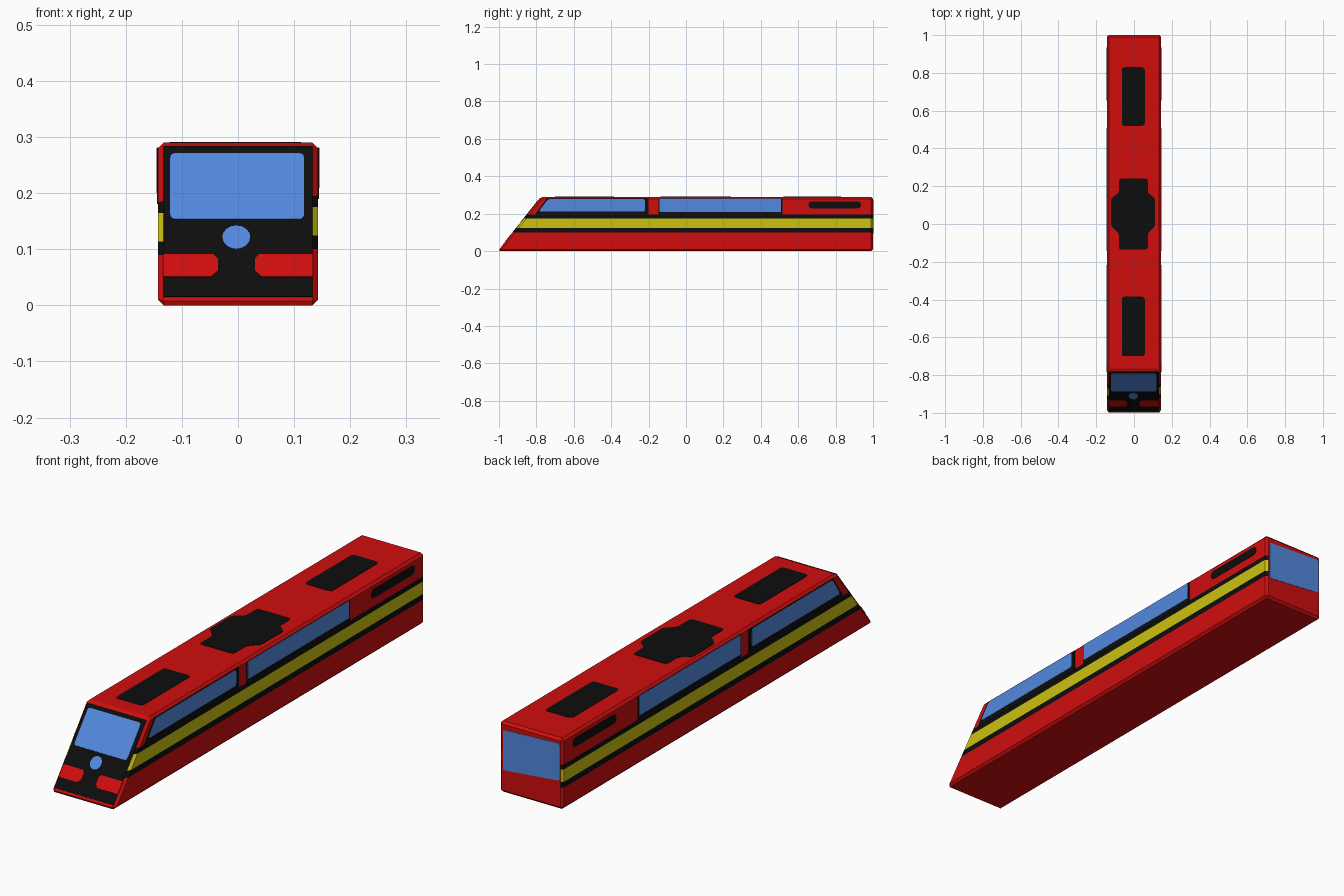
import bpy, bmesh, math
from mathutils import Vector

if "Cube" in bpy.data.objects:
    bpy.data.objects.remove(bpy.data.objects["Cube"])


def material(name, rgb):
    m = bpy.data.materials.new(name)
    m.diffuse_color = (*rgb, 1)
    m.use_nodes = True
    m.node_tree.nodes["Principled BSDF"].inputs["Base Color"].default_value = m.diffuse_color
    return m


RED = material("red", (0.63, 0.004, 0.004))
BLACK = material("black", (0.004, 0.004, 0.004))
YELLOW = material("yellow", (0.60, 0.54, 0.005))
BLUE = material("window blue", (0.085, 0.25, 0.73))

W, H, NOSE, SLOPE = 0.143, 0.29, -1.005, 0.23 / 0.29


def finish(name, bm, mats):
    mesh = bpy.data.meshes.new(name)
    bm.to_mesh(mesh)
    bm.free()
    for m in mats:
        mesh.materials.append(m)
    ob = bpy.data.objects.new(name, mesh)
    bpy.context.collection.objects.link(ob)
    return ob


def rounded(pts, r, n=3):
    """Round every corner of a closed 2D outline."""
    out, pts = [], [Vector(p) for p in pts]
    for i, p in enumerate(pts):
        a, b = pts[i - 1] - p, pts[(i + 1) % len(pts)] - p
        a = p + a.normalized() * min(r, a.length * 0.45)
        b = p + b.normalized() * min(r, b.length * 0.45)
        for k in range(n + 1):
            t = k / n
            out.append(a * (1 - t) ** 2 + p * 2 * t * (1 - t) + b * t * t)
    return out


def box(u0, u1, v0, v1):
    return [(u0, v0), (u1, v0), (u1, v1), (u0, v1)]


def plate(name, outline, surface, mat, height=0.0015):
    """Thin panel lying on one of the body surfaces."""
    place, normal = surface
    bm = bmesh.new()
    face = bm.faces.new([bm.verts.new(place(*p) - normal * 0.002) for p in outline])
    new = bmesh.ops.extrude_face_region(bm, geom=[face])["geom"]
    bmesh.ops.translate(bm, vec=normal * (height + 0.002),
                        verts=[g for g in new if isinstance(g, bmesh.types.BMVert)])
    bmesh.ops.recalc_face_normals(bm, faces=bm.faces)
    return finish(name, bm, [mat])


# Surfaces that carry panels
FRONT = (lambda x, z: Vector((x, NOSE + z * SLOPE, z)), Vector((0, -1, SLOPE)).normalized())
BACK = (lambda x, z: Vector((x, 1, z)), Vector((0, 1, 0)))
ROOF = (lambda x, y: Vector((x, y, H)), Vector((0, 0, 1)))


def side(s):
    return (lambda y, z: Vector((s * W, y, z)), Vector((s, 0, 0)))


# Body: bevelled wedge-nosed bar, cut by stripe planes
bm = bmesh.new()
profile = [(NOSE, 0), (1, 0), (1, H), (NOSE + H * SLOPE, H)]
face = bm.faces.new([bm.verts.new((-W, y, z)) for y, z in profile])
new = bmesh.ops.extrude_face_region(bm, geom=[face])["geom"]
bmesh.ops.translate(bm, vec=(2 * W, 0, 0),
                    verts=[g for g in new if isinstance(g, bmesh.types.BMVert)])
bmesh.ops.recalc_face_normals(bm, faces=bm.faces)
bmesh.ops.bevel(bm, geom=bm.edges[:], offset=0.01, offset_type='OFFSET',
                segments=1, profile=0.5, affect='EDGES')
TILT = 0.0055 / W      # the stripes sit slightly lower on the left
LEVELS = (0.095, 0.119, 0.170, 0.190)
for z in LEVELS:
    bmesh.ops.bisect_plane(bm, geom=bm.verts[:] + bm.edges[:] + bm.faces[:],
                           plane_co=(0, 0, z), plane_no=(-TILT, 0, 1))
bm.normal_update()
for f in bm.faces:
    c = f.calc_center_median()
    z = c.z - TILT * c.x
    if abs(c.x) > 0.12 and LEVELS[0] < z < LEVELS[3]:
        f.material_index = 2 if LEVELS[1] < z < LEVELS[2] else 1
finish("body", bm, [RED, BLACK, YELLOW])

# Nose: black mask, windscreen, headlight and red bumper panels
plate("front_mask", box(-0.133, 0.133, 0.015, 0.283), FRONT, BLACK, 0.001)
plate("windscreen", rounded(box(-0.121, 0.118, 0.152, 0.27), 0.01), FRONT, BLUE, 0.0025)
plate("headlight", [(-0.003 + 0.025 * math.cos(a), 0.12 + 0.021 * math.sin(a))
                    for a in (math.tau * i / 16 for i in range(16))], FRONT, BLUE, 0.0025)
for s, inner, label in ((-1, 0.036, "left"), (1, 0.030, "right")):
    outline = [(s * 0.134, 0.05), (s * (inner + 0.012), 0.05), (s * inner, 0.06),
               (s * inner, 0.082), (s * (inner + 0.008), 0.09), (s * 0.134, 0.09)]
    plate("bumper_panel_" + label, outline, FRONT, RED, 0.0025)

# Rear window
plate("rear_window", rounded([(0.126, 0.093), (-0.130, 0.118), (-0.130, 0.270), (0.126, 0.258)],
                             0.012), BACK, BLUE)

# Side windows and vents
for s, label in ((-1, "left"), (1, "right")):
    d = 0 if s > 0 else -0.009
    surf = side(s)
    plate("front_window_frame_" + label,
          [(-0.812, 0.19 + d), (-0.2, 0.19 + d), (-0.2, 0.281), (-0.745, 0.281)],
          surf, BLACK, 0.001)
    plate("front_window_" + label,
          rounded([(-0.787, 0.212 + d), (-0.218, 0.212 + d), (-0.218, 0.278), (-0.738, 0.278)],
                  0.012), surf, BLUE, 0.002)
    plate("rear_window_frame_" + label, box(-0.148, 0.517, 0.19 + d, 0.281), surf, BLACK, 0.001)
    plate("side_rear_window_" + label, box(-0.143, 0.508, 0.209 + d, 0.2805), surf, BLUE, 0.002)
    plate("side_vent_" + label, rounded(box(0.655, 0.935, 0.229, 0.265), 0.018), surf, BLACK)

# Roof panels
for y0, y1, label in ((-0.70, -0.385, "front"), (0.52, 0.83, "rear")):
    plate("roof_panel_" + label, rounded(box(-0.064, 0.057, y0, y1), 0.015), ROOF, BLACK)
cross = [(-0.08, -0.135), (0.073, -0.135), (0.073, -0.05), (0.112, -0.01), (0.112, 0.135),
         (0.073, 0.165), (0.073, 0.24), (-0.08, 0.24), (-0.08, 0.165), (-0.122, 0.135),
         (-0.122, -0.01), (-0.08, -0.05)]
plate("roof_panel_middle", rounded(cross, 0.014), ROOF, BLACK)
